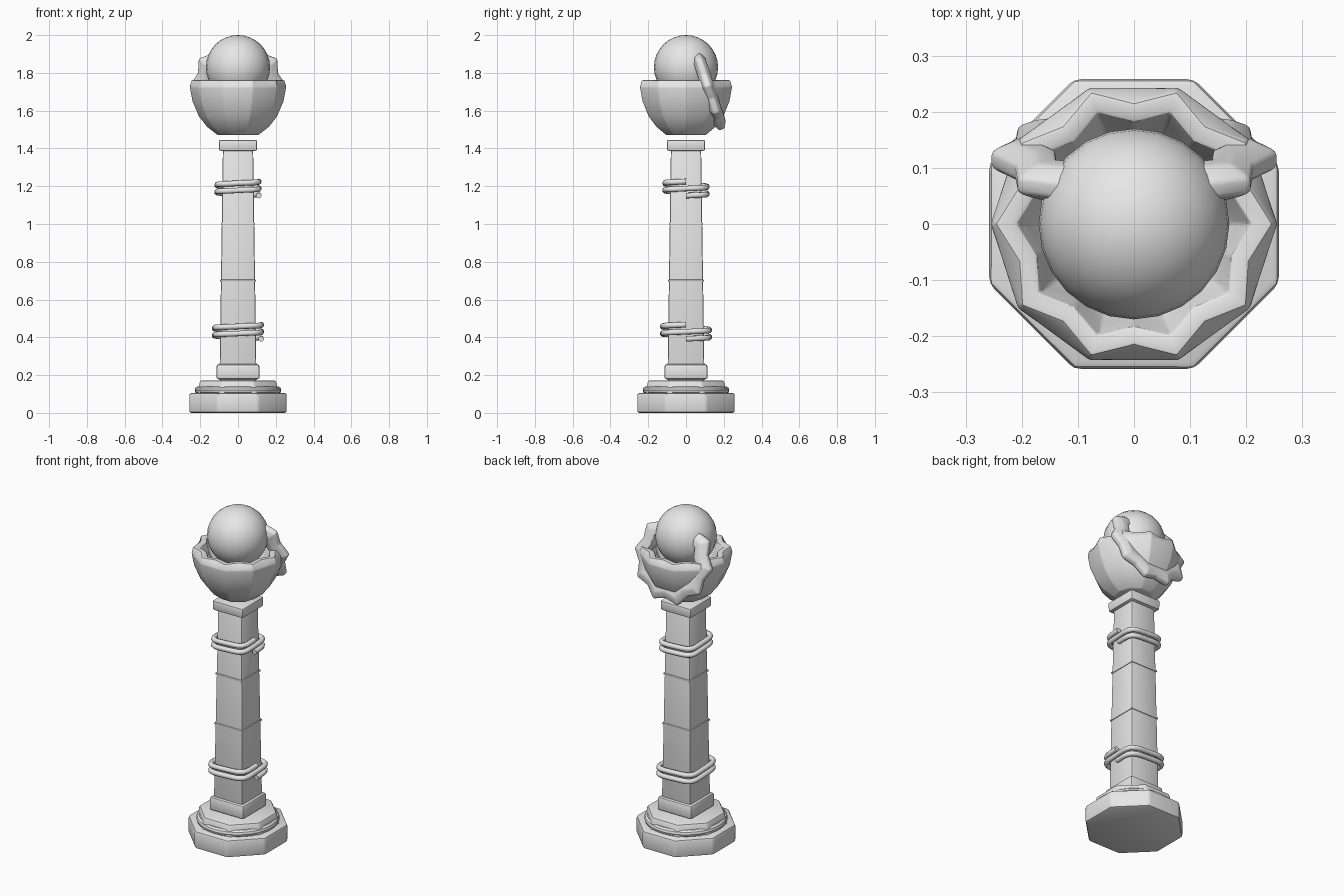
import bpy, bmesh
from math import sin, cos, pi, radians
from mathutils import Matrix, Vector

cube = bpy.data.objects.get("Cube")
if cube:
    bpy.data.objects.remove(cube, do_unlink=True)

stone = bpy.data.materials.new("grey_stone")
stone.use_nodes = True
GREY = (0.8, 0.8, 0.8, 1)
stone.diffuse_color = GREY
stone.node_tree.nodes["Principled BSDF"].inputs["Base Color"].default_value = GREY


def finish(obj, bevel=0, segments=2, angle=35):
    """Material, rounded edges and smooth shading for one part."""
    obj.data.materials.append(stone)
    bpy.ops.object.select_all(action='DESELECT')
    obj.select_set(True)
    bpy.context.view_layer.objects.active = obj
    if bevel:
        mod = obj.modifiers.new("soft_edges", 'BEVEL')
        mod.width, mod.segments = bevel, segments
        mod.limit_method, mod.angle_limit = 'ANGLE', radians(20)
        bpy.ops.object.modifier_apply(modifier=mod.name)
    bpy.ops.object.shade_smooth_by_angle(angle=radians(angle))


def from_bmesh(name, bm, **kw):
    bmesh.ops.recalc_face_normals(bm, faces=bm.faces)
    mesh = bpy.data.meshes.new(name)
    bm.to_mesh(mesh)
    bm.free()
    obj = bpy.data.objects.new(name, mesh)
    bpy.context.collection.objects.link(obj)
    finish(obj, **kw)
    return obj


def prism(name, sides, half0, half1, z0, z1, bevel):
    """Upright block with flats facing the axes; half0/half1 are half widths."""
    bm = bmesh.new()
    k = 1 / cos(pi / sides)
    bmesh.ops.create_cone(
        bm, cap_ends=True, segments=sides, radius1=half0 * k, radius2=half1 * k,
        depth=z1 - z0, matrix=Matrix.Translation((0, 0, (z0 + z1) / 2))
        @ Matrix.Rotation(pi / sides, 4, 'Z'))
    return from_bmesh(name, bm, bevel=bevel)


def loft(name, loops, **kw):
    """Bridge closed loops in order and cap both ends."""
    bm = bmesh.new()
    rows = [[bm.verts.new(p) for p in loop] for loop in loops]
    n = len(rows[0])
    for a, b in zip(rows, rows[1:]):
        for i in range(n):
            j = (i + 1) % n
            bm.faces.new((a[i], a[j], b[j], b[i]))
    bm.faces.new(rows[0])
    bm.faces.new(rows[-1])
    return from_bmesh(name, bm, **kw)


# Base tiers
prism("base_slab", 8, 0.258, 0.258, 0, 0.105, 0.012)
bpy.ops.mesh.primitive_torus_add(major_segments=40, minor_segments=10,
                                 major_radius=0.207, minor_radius=0.022,
                                 location=(0, 0, 0.12))
moulding = bpy.context.object
moulding.name = "base_moulding"
finish(moulding)
prism("base_step", 8, 0.215, 0.2, 0.1, 0.172, 0.01)

# Column
COL_LOW, COL_HIGH = 0.098, 0.08
prism("plinth", 4, 0.115, 0.113, 0.178, 0.258, 0.012)
prism("column_shaft", 4, COL_LOW, COL_HIGH, 0.17, 1.4, 0.008)
for label, z in (("lower", 0.7), ("upper", 1.0)):
    half = COL_LOW + (COL_HIGH - COL_LOW) * (z - 0.17) / 1.23 + 0.004
    prism(label + "_column_band", 4, half, half, z - 0.005, z + 0.005, 0.002)
prism("column_cap", 4, 0.1, 0.102, 1.387, 1.445, 0.008)


def rope(name, half, z_top, drop, thick=0.015, turns=2, steps=40):
    """Rope wound clockwise downward around the square column."""
    curve = bpy.data.curves.new(name, 'CURVE')
    curve.dimensions = '3D'
    curve.bevel_depth, curve.bevel_resolution = thick, 2
    curve.use_fill_caps = True
    count = turns * steps + 1
    spline = curve.splines.new('POLY')
    spline.points.add(count - 1)
    for i, point in enumerate(spline.points):
        t = -2 * pi * i / steps
        c, s = cos(t), sin(t)
        r = half / (abs(c) ** 5 + abs(s) ** 5) ** 0.2
        point.co = (r * c, r * s, z_top - drop * i / (count - 1), 1)
    obj = bpy.data.objects.new(name, curve)
    bpy.context.collection.objects.link(obj)
    bpy.ops.object.select_all(action='DESELECT')
    obj.select_set(True)
    bpy.context.view_layer.objects.active = obj
    bpy.ops.object.convert(target='MESH')
    finish(bpy.context.object, angle=50)


rope("upper_rope", 0.11, 1.225, 0.075)
rope("lower_rope", 0.123, 0.467, 0.075)

# Ten-sided bowl with a star-shaped rim: (corner radius, mid-side ratio, height)
FLAT, STAR = 0.951, 0.87
bowl_profile = [
    (0.108, FLAT, 1.47), (0.165, FLAT, 1.515), (0.208, FLAT, 1.57),
    (0.242, FLAT, 1.65), (0.256, FLAT, 1.725), (0.247, STAR, 1.762),
    (0.208, STAR, 1.757), (0.19, STAR, 1.68), (0.13, FLAT, 1.58),
]
loft("bowl", [[(r * (k if i % 2 else 1) * cos(i * pi / 10),
                r * (k if i % 2 else 1) * sin(i * pi / 10), z)
               for i in range(20)] for r, k, z in bowl_profile],
     bevel=0.006, angle=25)

# Tilted jagged collar round the back; its open ends sink into the orb
TILT = radians(18)
up = Vector((0, -sin(TILT), cos(TILT)))
out = Vector((0, cos(TILT), sin(TILT)))
centre = Vector((0, 0.115, 1.73))
sections = []
for i in range(-13, 4):
    angle = i * pi / 10
    scale = STAR if i % 2 else 1
    ray = (Vector((1, 0, 0)) * cos(angle) + up * sin(angle)) * scale
    sections.append([centre + ray * r + out * d for r, d in
                     ((0.256, -0.015), (0.256, 0.015), (0.215, 0.034),
                      (0.17, 0.034), (0.17, -0.034), (0.215, -0.034))])
loft("jagged_collar", sections, bevel=0.007, angle=40)

# Orb
bpy.ops.mesh.primitive_uv_sphere_add(segments=24, ring_count=16, radius=0.17,
                                     location=(0, 0, 1.83))
orb = bpy.context.object
orb.name = "orb"
finish(orb)
